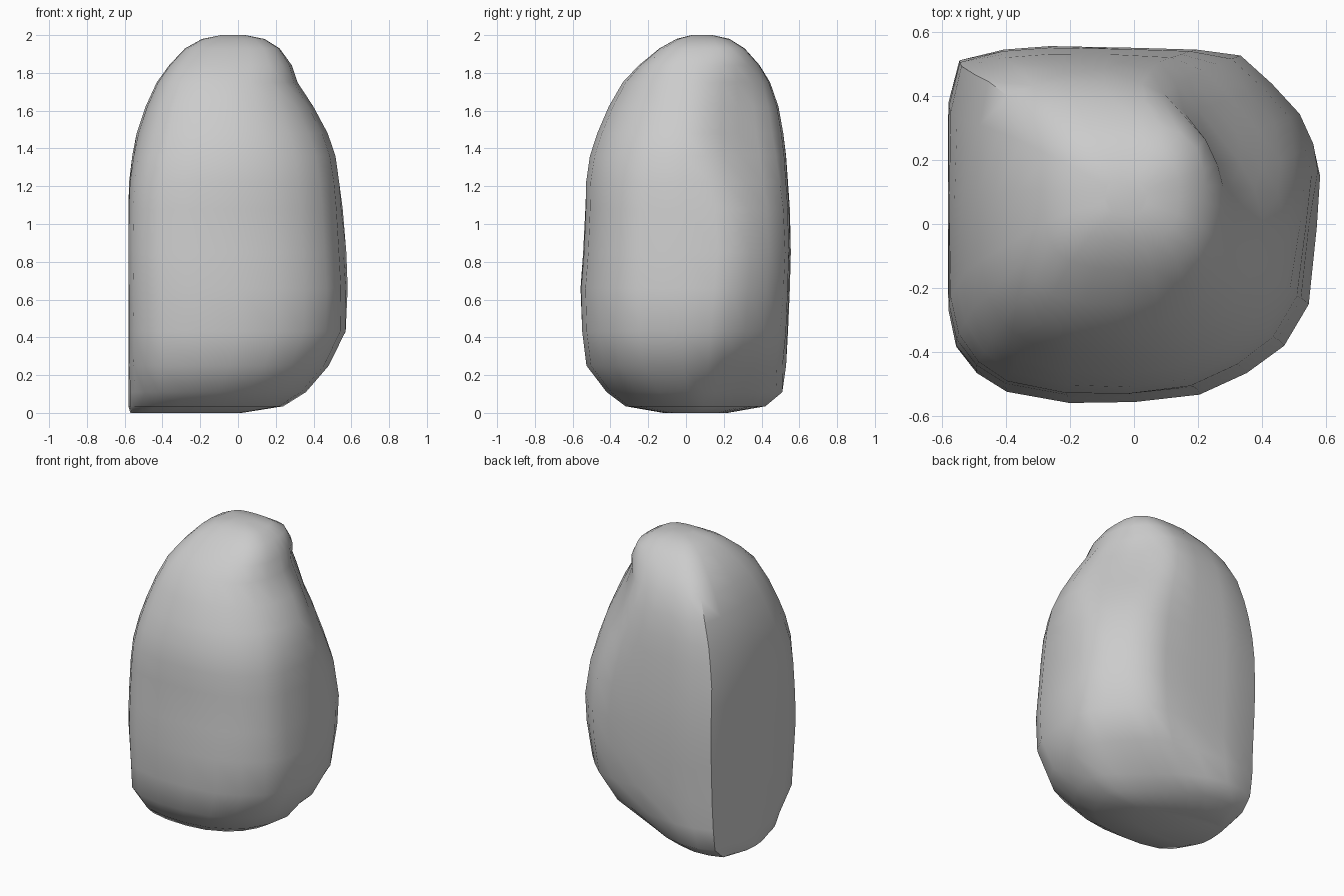
import bpy, bmesh
from math import atan2, cos, sin

if "Cube" in bpy.data.objects:
    bpy.data.objects.remove(bpy.data.objects["Cube"])

# Normalised outlines: mid-height body and worn (chamfered back right) top/bottom
BODY = [(-1, .68), (-.94, .92), (-.7, .98), (-.45, 1), (0, .99), (.35, .98), (.59, .95),
        (.76, .79), (.91, .62), (.98, .45), (1, .3), (.97, 0), (.93, -.45), (.8, -.68),
        (.6, -.83), (.35, -.95), (0, -.99), (-.35, -1), (-.69, -.94), (-.85, -.84),
        (-.96, -.7), (-1, -.5), (-1, .1)]
WORN = [(-.98, .6), (-.92, .9), (-.7, .98), (-.45, 1), (-.1, 1), (.22, .98), (.4, .88),
        (.55, .71), (.7, .52), (.85, .33), (.95, .15), (1, -.07), (.94, -.4), (.8, -.65),
        (.6, -.82), (.33, -.95), (0, -1), (-.35, -.98), (-.66, -.9), (-.82, -.77),
        (-.93, -.58), (-.98, -.35), (-1, .1)]


def crown_point(x, y, p=3.2):
    """Rounded square used for the crown, in the direction of (x, y)."""
    a = atan2(y, x)
    r = (abs(cos(a)) ** p + abs(sin(a)) ** p) ** (-1 / p)
    return r * cos(a), r * sin(a)


def foot_point(x, y):
    """Cuts the back right corner of the foot further in."""
    over = max(0, x * .6 + y * .8 - .62)
    return (x - over * .45, y - over * .6) if x > -.5 else (x, y)


CROWN = [crown_point(x, y) for x, y in WORN]
FOOT = [foot_point(x, y) for x, y in WORN]
OUTLINES = [FOOT, BODY, WORN, CROWN, CROWN]

# Section heights: z, x min, x max, y min, y max, outline (0 foot, 1 body, 2 worn, 3 crown)
SECTIONS = [
    (0.00, -.57, .02, -.12, .22, 0), (0.035, -.58, .24, -.32, .42, 0),
    (0.11, -.58, .36, -.42, .51, 0), (0.25, -.58, .49, -.53, .53, .6),
    (0.43, -.58, .58, -.553, .54, 1.35), (0.66, -.58, .585, -.56, .55, 1.15),
    (0.85, -.58, .575, -.545, .555, 1.05), (1.08, -.58, .56, -.535, .55, 1.2),
    (1.22, -.577, .545, -.532, .54, 1.45), (1.36, -.56, .52, -.51, .53, 1.75),
    (1.48, -.537, .475, -.47, .515, 2), (1.62, -.49, .4, -.41, .49, 2),
    (1.75, -.43, .315, -.335, .445, 2.2), (1.84, -.365, .285, -.25, .39, 2.55),
    (1.93, -.28, .22, -.14, .31, 3), (1.98, -.19, .14, -.05, .23, 3),
    (2.00, -.09, .04, .03, .14, 3)]

# Loft the boulder through the sections
bm = bmesh.new()
rings = []
for z, x0, x1, y0, y1, w in SECTIONS:
    k = int(w)
    ring = []
    for (ax, ay), (bx, by) in zip(OUTLINES[k], OUTLINES[k + 1]):
        u, v = ax + (bx - ax) * (w - k), ay + (by - ay) * (w - k)
        ring.append(bm.verts.new(((x0 + x1) / 2 + u * (x1 - x0) / 2,
                                  (y0 + y1) / 2 + v * (y1 - y0) / 2, z)))
    rings.append(ring)
n = len(BODY)
for a, b in zip(rings, rings[1:]):
    for i in range(n):
        j = (i + 1) % n
        bm.faces.new((a[i], a[j], b[j], b[i]))
bm.faces.new(rings[0])
bm.faces.new(rings[-1])
bmesh.ops.recalc_face_normals(bm, faces=bm.faces)

mesh = bpy.data.meshes.new("boulder")
bm.to_mesh(mesh)
bm.free()
boulder = bpy.data.objects.new("boulder", mesh)
bpy.context.collection.objects.link(boulder)

# Smooth rock surface with a few sharp edges
bpy.context.view_layer.objects.active = boulder
boulder.select_set(True)
bpy.ops.object.shade_smooth_by_angle(angle=0.7)
